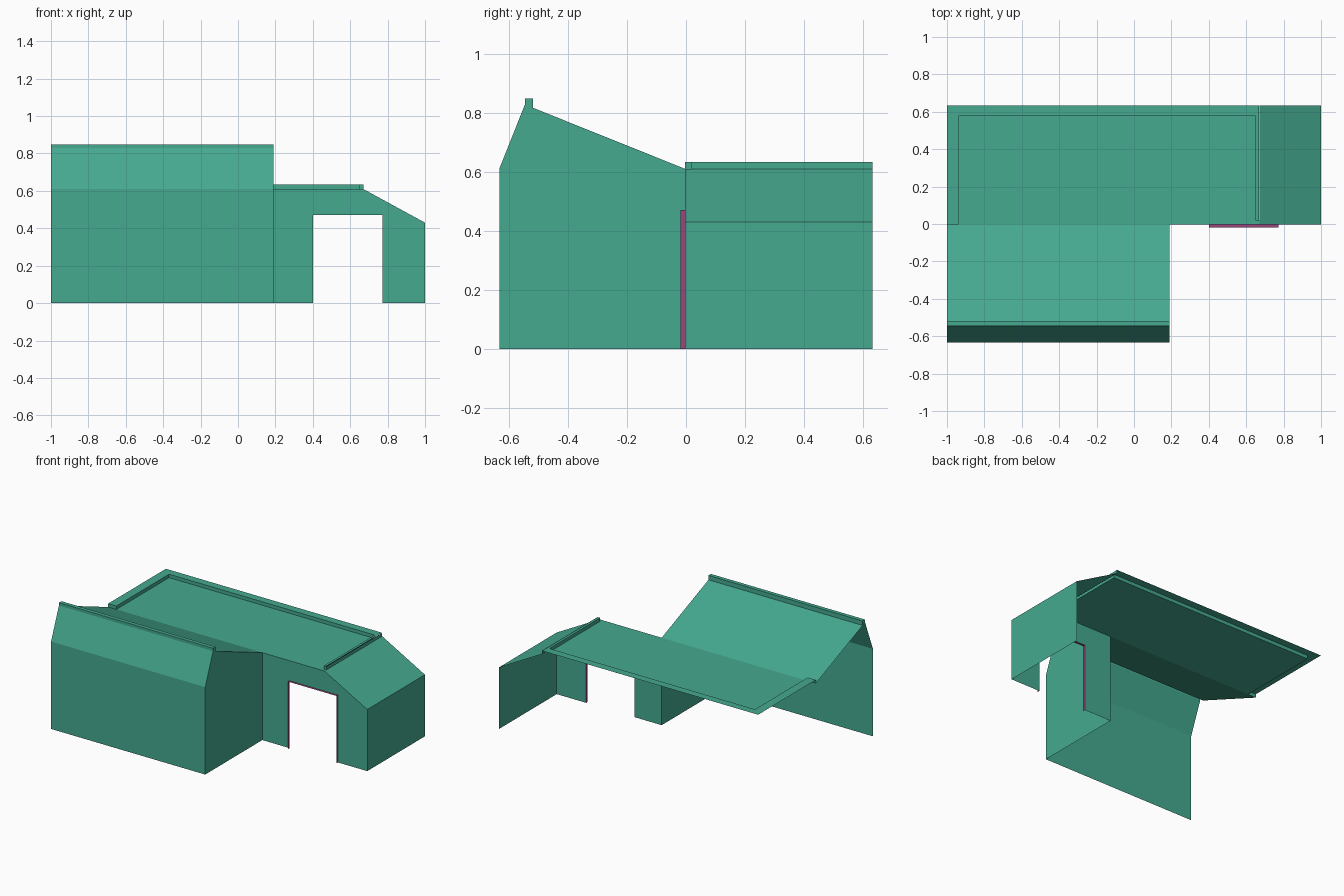
import bpy, bmesh

if "Cube" in bpy.data.objects:
    bpy.data.objects.remove(bpy.data.objects["Cube"])

EAVE, TOP = 0.61, 0.634       # flat roof height, parapet top
X0, X1, XW = -1.0, 1.0, 0.19  # left end, right end, right side of front wing
Y0, Y1, YM = -0.633, 0.633, -0.003  # front, back, line where both blocks meet


def material(name, color):
    m = bpy.data.materials.new(name)
    m.diffuse_color = color
    m.use_nodes = True
    m.node_tree.nodes["Principled BSDF"].inputs["Base Color"].default_value = m.diffuse_color
    return m


green = material("green_paint", (0.06, 0.40, 0.28, 1))
plum = material("plum_paint", (0.33, 0.06, 0.20, 1))


def make(name, polys, mat):
    """Flat-faced object from a few polygons."""
    bm = bmesh.new()
    for p in polys:
        bm.faces.new([bm.verts.new(c) for c in p])
    bmesh.ops.remove_doubles(bm, verts=bm.verts, dist=1e-5)
    me = bpy.data.meshes.new(name)
    bm.to_mesh(me)
    bm.free()
    me.materials.append(mat)
    ob = bpy.data.objects.new(name, me)
    bpy.context.collection.objects.link(ob)
    return ob


def sweep(pts, axis, a, b):
    """Open strip: 2D profile pulled along x or y from a to b."""
    def at(p, t):
        return (t, p[0], p[1]) if axis == 'x' else (p[0], t, p[1])
    return [[at(p, a), at(p, b), at(q, b), at(q, a)] for p, q in zip(pts, pts[1:])]


def level(x0, x1, y0, y1, z):
    return [(x0, y0, z), (x1, y0, z), (x1, y1, z), (x0, y1, z)]


# Front wing: wall, steep front slope, ridge cap and long rear slope
wing = [(Y0, 0), (Y0, EAVE), (-0.546, 0.828), (-0.546, 0.848),
        (-0.519, 0.848), (-0.519, 0.817), (YM, EAVE)]
make("front_wing_shell", sweep(wing, 'x', X0, XW), green)

# Gable end of the wing
gable = [(XW, y, z) for y, z in wing + [(YM, 0)]]
make("front_wing_gable", [gable[::-1]], green)

# Entrance wall with door opening
D0, D1, DH = 0.40, 0.773, 0.47
entrance = [(XW, 0), (D0, 0), (D0, DH), (D1, DH), (D1, 0),
            (X1, 0), (X1, 0.43), (0.67, EAVE), (XW, EAVE)]
make("entrance_wall", [[(x, YM, z) for x, z in entrance]], green)

# Door reveal projecting in front of the wall
door = [(D0, 0), (D0, DH), (D1, DH), (D1, 0)]
make("door_reveal", sweep(door, 'y', YM - 0.016, YM), plum)

# Right end: low side wall and sloping roof
side = [(0.67, EAVE), (X1, 0.43), (X1, 0)]
make("right_slope_and_wall", sweep(side, 'y', YM, Y1), green)

# Flat roof, with small patch in front of the right parapet
PL, PR, PB, PF = -0.937, 0.65, 0.578, 0.018
make("flat_roof", [level(PL, PR, YM, PB, EAVE),
                   level(PR, 0.67, YM, PF, EAVE)], green)

# Parapet: top strips, inner faces, end caps and right outer face
parapet = [level(X0, PL, YM, PB, TOP), level(X0, 0.667, PB, Y1, TOP),
           level(PR, 0.667, PF, PB, TOP)]
path = [(X0, YM), (PL, YM), (PL, PB), (PR, PB), (PR, PF), (0.67, PF), (0.67, Y1)]
for (ax, ay), (bx, by) in zip(path, path[1:]):
    parapet.append([(ax, ay, EAVE), (bx, by, EAVE), (bx, by, TOP), (ax, ay, TOP)])
make("roof_parapet", parapet, green)
